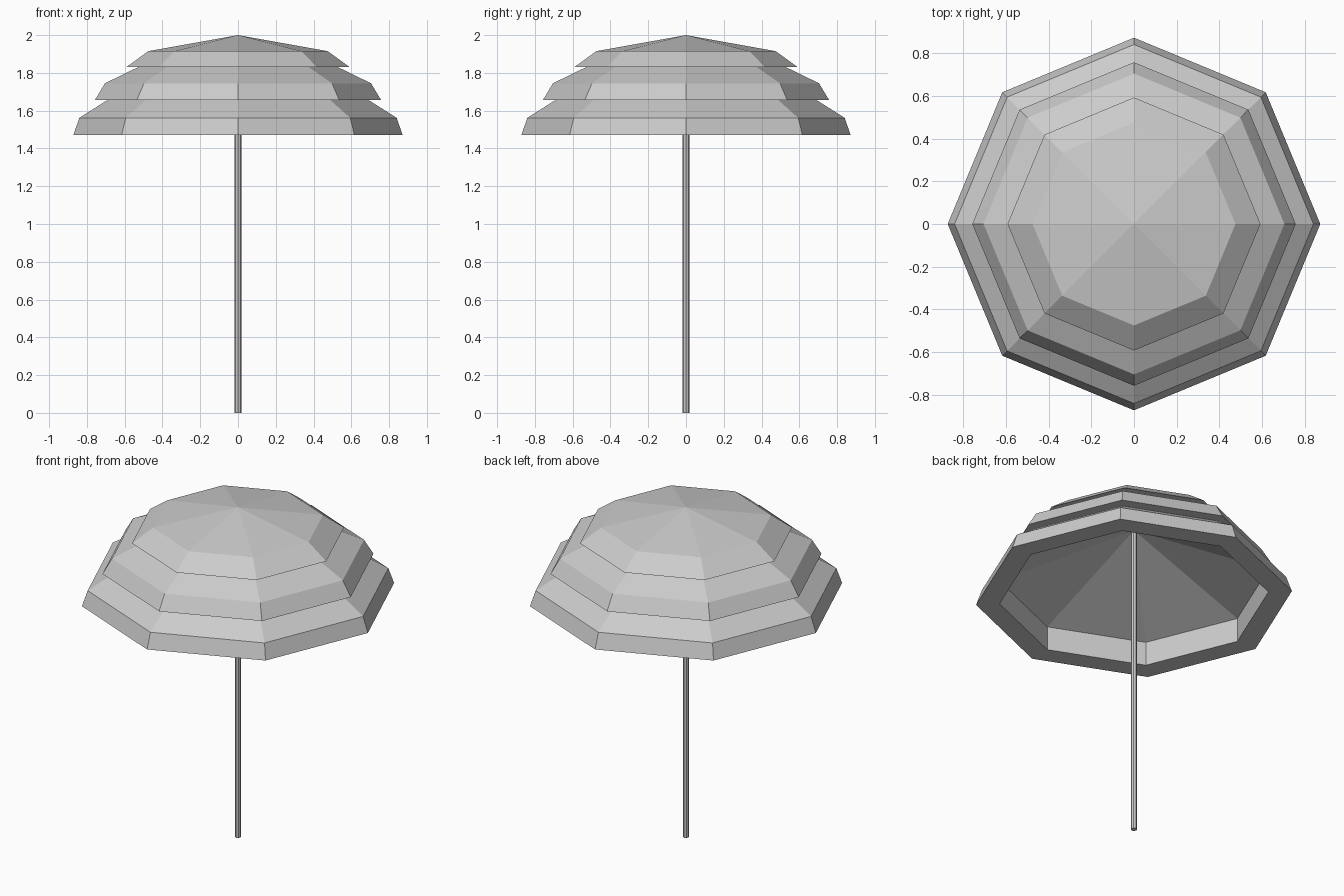
import bpy, bmesh, math

if "Cube" in bpy.data.objects:
    bpy.data.objects.remove(bpy.data.objects["Cube"])

SIDES = 8


def lathe(name, profile):
    """Revolve an (radius, z) profile that starts and ends on the axis."""
    bm = bmesh.new()
    rings = []
    for r, z in profile:
        if r == 0:
            rings.append([bm.verts.new((0, 0, z))] * SIDES)
        else:
            rings.append([bm.verts.new((r * math.cos(math.tau * i / SIDES),
                                        r * math.sin(math.tau * i / SIDES), z))
                          for i in range(SIDES)])
    for a, b in zip(rings, rings[1:]):
        for i in range(SIDES):
            j = (i + 1) % SIDES
            corners = list(dict.fromkeys([a[i], b[i], b[j], a[j]]))
            bm.faces.new(corners)
    bmesh.ops.recalc_face_normals(bm, faces=bm.faces)
    mesh = bpy.data.meshes.new(name)
    bm.to_mesh(mesh)
    bm.free()
    obj = bpy.data.objects.new(name, mesh)
    bpy.context.collection.objects.link(obj)
    return obj


# Three-tier canopy: outer tiers with flat lips, then the hollow underside
lathe("canopy", [
    (0, 2.0), (0.475, 1.915), (0.592, 1.83),
    (0.53, 1.83), (0.704, 1.745), (0.757, 1.657),
    (0.69, 1.657), (0.84, 1.562), (0.872, 1.47),
    (0.742, 1.47), (0.742, 1.615), (0, 1.90),
])

# Pole
bpy.ops.mesh.primitive_cylinder_add(vertices=SIDES, radius=0.0175, depth=1.92,
                                    location=(0, 0, 0.96))
bpy.context.object.name = "pole"
